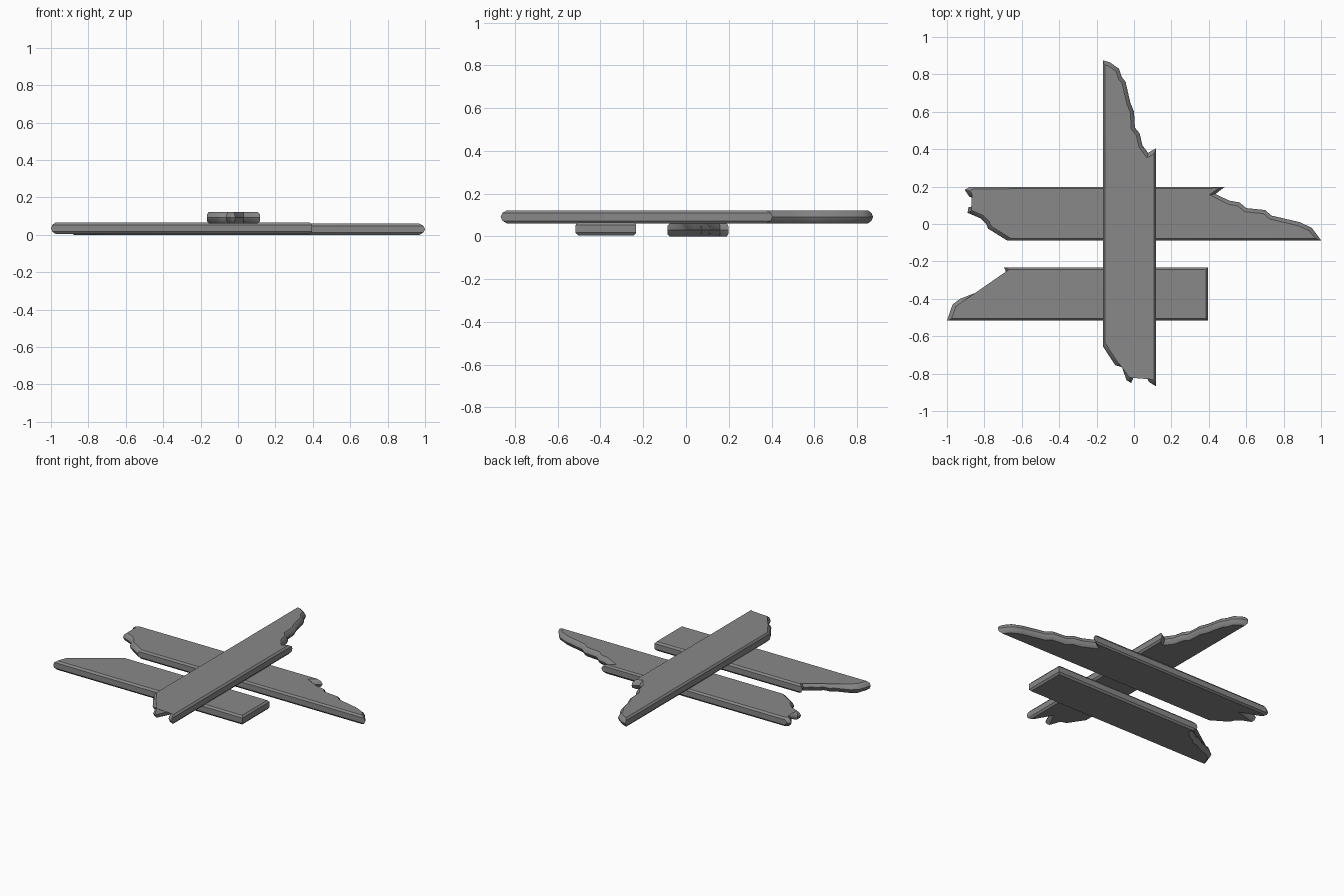
import bpy, bmesh
from mathutils import Vector

if "Cube" in bpy.data.objects:
    bpy.data.objects.remove(bpy.data.objects["Cube"])

wood = bpy.data.materials.new("weathered grey")
wood.diffuse_color = (0.25, 0.25, 0.25, 1)
wood.use_nodes = True
wood.node_tree.nodes["Principled BSDF"].inputs["Base Color"].default_value = wood.diffuse_color

# Ring heights (0 bottom .. 1 top) with inset for sawn and for splintered edges
RINGS = [(0, 0.010, 0.020), (0.2, 0, 0.007), (0.5, 0, 0), (0.8, 0, 0.007), (1, 0.010, 0.020)]


def inset_point(a, p, b, da, db):
    """Move corner p inwards so its two edges shift by da and db."""
    u, v = (p - a).normalized(), (b - p).normalized()
    na, nb = Vector((-u.y, u.x)), Vector((-v.y, v.x))
    det = na.x * nb.y - na.y * nb.x
    if abs(det) < 0.25:
        n = na + nb
        if n.length < 0.6:                      # needle tip: pull straight back
            return p - u * max(da, db)
        return p + n.normalized() * (da + db) / 2
    off = Vector(((da * nb.y - db * na.y) / det, (na.x * db - nb.x * da) / det))
    limit = 1.6 * max(da, db)
    if off.length > limit:
        off *= limit / off.length
    return p + off


def plank(name, sections, z0, z1):
    """sections: (splintered, points) runs, counter-clockwise seen from above.
    The flag applies to the edges leaving each point, within that run."""
    pts, broken = [], []
    for flag, run in sections:
        for p in run:
            pts.append(Vector(p))
            broken.append(flag)
    n = len(pts)
    bm = bmesh.new()
    rings = []
    for t, sawn, split in RINGS:
        d = [split if f else sawn for f in broken]
        ring = []
        for i in range(n):
            q = inset_point(pts[i - 1], pts[i], pts[(i + 1) % n], d[i - 1], d[i])
            ring.append(bm.verts.new((q.x, q.y, z0 + (z1 - z0) * t)))
        rings.append(ring)
    for lo, hi in zip(rings, rings[1:]):
        for i in range(n):
            j = (i + 1) % n
            bm.faces.new((lo[i], lo[j], hi[j], hi[i]))
    caps = [bm.faces.new(rings[-1]), bm.faces.new(rings[0][::-1])]
    bmesh.ops.triangulate(bm, faces=caps)
    me = bpy.data.meshes.new(name)
    bm.to_mesh(me)
    bm.free()
    me.materials.append(wood)
    ob = bpy.data.objects.new(name, me)
    bpy.context.collection.objects.link(ob)
    bpy.ops.object.select_all(action='DESELECT')
    ob.select_set(True)
    bpy.context.view_layer.objects.active = ob
    bpy.ops.object.shade_smooth_by_angle(angle=0.6)
    return ob


# Back plank, broken at both ends
plank("back_plank", [
    (False, [(-0.68, -0.087)]),
    (True, [(1.0, -0.087), (0.95, -0.02), (0.885, 0.01), (0.735, 0.045), (0.70, 0.075),
            (0.60, 0.085), (0.565, 0.115), (0.51, 0.125), (0.435, 0.16)]),
    (False, [(0.485, 0.198)]),
    (True, [(-0.88, 0.198), (-0.905, 0.183), (-0.88, 0.145), (-0.76, 0.112), (-0.885, 0.09),
            (-0.89, 0.06), (-0.82, 0.03), (-0.79, 0.0), (-0.78, -0.025)]),
], 0.0, 0.06)

# Front plank, splintered on the left and sawn on the right
plank("front_plank", [
    (False, [(-1.0, -0.516), (0.395, -0.516), (0.395, -0.233)]),
    (True, [(-0.695, -0.233), (-0.68, -0.265), (-0.72, -0.30), (-0.745, -0.31), (-0.775, -0.34),
            (-0.815, -0.345), (-0.84, -0.365), (-0.93, -0.40), (-0.97, -0.43)]),
], 0.005, 0.066)

# Crossing plank resting on the other two
plank("cross_plank", [
    (False, [(0.117, -0.867)]),
    (True, [(0.117, 0.405), (0.075, 0.38), (0.045, 0.42), (0.03, 0.485), (0.005, 0.515),
            (0.0, 0.60), (-0.02, 0.65), (-0.045, 0.76), (-0.065, 0.785), (-0.08, 0.83),
            (-0.13, 0.865)]),
    (False, [(-0.166, 0.875)]),
    (True, [(-0.166, -0.655), (-0.10, -0.755), (-0.065, -0.765), (-0.04, -0.835),
            (-0.015, -0.85), (0.03, -0.745), (0.08, -0.845)]),
], 0.061, 0.122)
